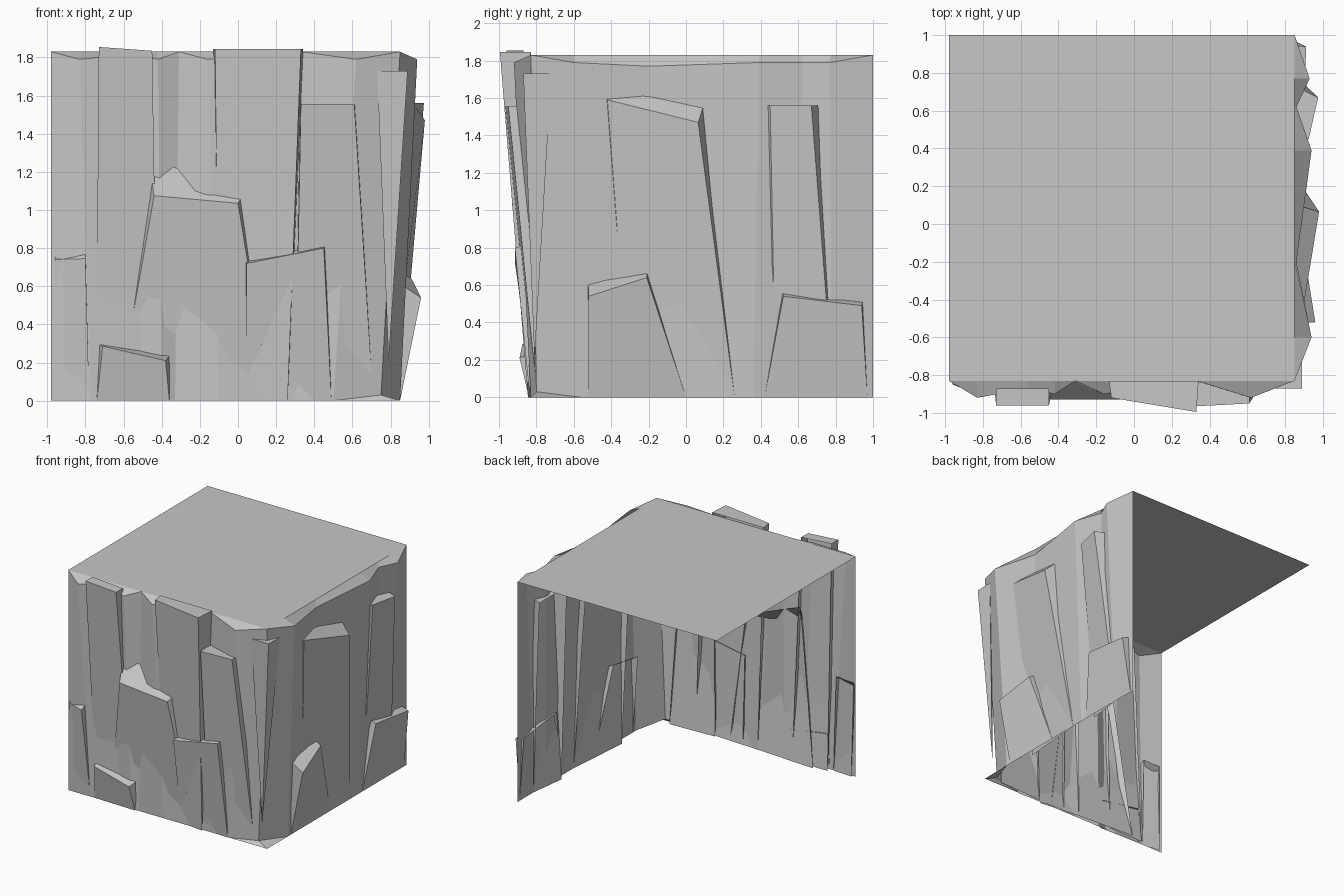
import bpy
import bmesh

if "Cube" in bpy.data.objects:
    bpy.data.objects.remove(bpy.data.objects["Cube"])

FRONT_Y, SIDE_X, LEFT_X, BACK_Y, TOP = -0.83, 0.85, -0.98, 1.0, 1.83
GREY = (0.57, 0.57, 0.57, 1)

stone = bpy.data.materials.new("grey_stone")
stone.use_nodes = True
stone.diffuse_color = GREY
stone.node_tree.nodes["Principled BSDF"].inputs["Base Color"].default_value = GREY


def front(u, z, out):
    """Point on the front wall: u along x, out towards the viewer."""
    return (u, FRONT_Y - out, z)


def side(u, z, out):
    """Point on the right-hand wall: u along y, out towards +x."""
    return (SIDE_X + out, u, z)


def finish(bm, name):
    bmesh.ops.remove_doubles(bm, verts=bm.verts, dist=0.0005)
    mesh = bpy.data.meshes.new(name)
    bm.to_mesh(mesh)
    bm.free()
    mesh.materials.append(stone)
    obj = bpy.data.objects.new(name, mesh)
    bpy.context.collection.objects.link(obj)


def slab(name, wall, face, back=-0.02, spread=0.02, rise=(0.03, 0.03)):
    """Open rock shell sinking into the wall and tapering to nothing at its foot.
    face lists top-left, top-right, bottom-right, bottom-left."""
    bm = bmesh.new()
    tl, tr, br, bl = [bm.verts.new(wall(*p)) for p in face]
    (lu, lz, _), (ru, rz, _) = face[:2]
    back_l = bm.verts.new(wall(lu - spread, lz + rise[0], back))
    back_r = bm.verts.new(wall(ru + spread, rz + rise[1], back))
    bm.faces.new((bl, br, tr, tl))
    bm.faces.new((tl, tr, back_r, back_l))
    bm.faces.new((br, back_r, tr))
    bm.faces.new((bl, tl, back_l))
    finish(bm, name)


# Folded wall: (wall, u at foot, u at rim, rim height, rim bulge)
folds = [
    (front, LEFT_X, LEFT_X, TOP, 0),
    (front, -0.77, -0.83, 1.79, 0.09),
    (front, -0.5, -0.56, 1.82, 0.04),
    (front, -0.4, -0.42, 1.79, 0.07),
    (front, -0.33, -0.31, TOP, 0),
    (front, -0.1, -0.16, 1.79, 0.07),
    (front, 0.3, 0.33, TOP, 0),
    (front, 0.5, 0.62, 1.79, 0.09),
    (front, SIDE_X, SIDE_X, TOP, 0),
    (side, -0.56, -0.6, 1.79, 0.09),
    (side, -0.2, -0.2, 1.77, 0.01),
    (side, 0.36, 0.39, 1.79, 0.09),
    (side, 0.62, 0.62, 1.79, 0.01),
    (side, 0.78, 0.77, 1.79, 0.08),
    (side, BACK_Y, BACK_Y, TOP, 0),
]
bm = bmesh.new()
foot = [bm.verts.new(w(a, 0, 0)) for w, a, b, z, o in folds]
rim = [bm.verts.new(w(b, z, o)) for w, a, b, z, o in folds]
edge = [bm.verts.new(w(b, TOP, 0)) for w, a, b, z, o in folds]
corner = 8
base_corner = bm.verts.new(foot[corner].co)
foot[corner].co = (0.75, -0.8, 0.03)
for i in range(len(folds) - 1):
    bm.faces.new((foot[i], foot[i + 1], rim[i + 1], rim[i]))
    bm.faces.new((rim[i], rim[i + 1], edge[i + 1], edge[i]))
# Small ledge at the foot of the chamfered corner
bm.faces.new((foot[corner - 1], base_corner, foot[corner]))
bm.faces.new((base_corner, foot[corner + 1], foot[corner]))
# Flat top
bm.faces.new(edge + [bm.verts.new((LEFT_X, BACK_Y, TOP))])
finish(bm, "cliff_shell")

# Front slabs
slab("front_tall_slab_left", front,
     [(-0.73, 1.855, 0.13), (-0.45, 1.835, 0.13), (-0.42, 0, -0.035), (-0.745, 0, -0.035)],
     0.04, 0, (0, 0))
slab("front_tall_slab_middle", front,
     [(-0.12, 1.845, 0.09), (0.33, 1.845, 0.165), (0.26, 0, 0.015), (-0.1, 0, -0.03)],
     0, 0.012, (0, 0))
slab("front_tall_slab_right", front,
     [(0.33, 1.555, 0.135), (0.61, 1.555, 0.12), (0.71, 0, -0.035), (0.3, 0, -0.02)],
     0, 0.005, (0, 0))
slab("front_boulder", front,
     [(-0.44, 1.075, 0.1), (0.0, 1.035, 0.1), (0.17, 0, -0.01), (-0.63, 0, -0.06)],
     0, 0.03, (0.2, 0.05))
slab("front_low_slab_right", front,
     [(0.045, 0.72, 0.085), (0.45, 0.8, 0.085), (0.49, 0, 0.005), (0.045, 0, -0.02)],
     -0.01, 0.012, (0.02, 0.02))
slab("front_low_slab_left", front,
     [(-0.96, 0.74, 0.02), (-0.8, 0.745, 0.085), (-0.78, 0, -0.005), (-0.95, 0, -0.015)],
     0, 0, (0.04, 0.04))
slab("front_small_slab", front,
     [(-0.71, 0.285, 0.045), (-0.38, 0.21, 0.06), (-0.36, 0, 0.01), (-0.74, 0, 0)],
     -0.02, 0.025, (0.015, 0.03))

# Side slabs
slab("side_tall_slab", side,
     [(-0.42, 1.59, 0.05), (0.065, 1.47, 0.13), (0.26, 0, 0), (-0.3, 0, -0.05)],
     -0.02, 0.045, (0.06, 0.14))
slab("side_narrow_slab", side,
     [(0.45, 1.56, 0.075), (0.67, 1.56, 0.125), (0.79, 0, 0), (0.48, 0, -0.04)],
     -0.02, 0.07, (0, 0))
slab("side_boulder", side,
     [(-0.52, 0.54, 0.11), (-0.21, 0.64, 0.06), (0, 0, 0), (-0.52, 0, 0)],
     -0.04, 0.005, (0.1, 0.05))
slab("side_low_slab", side,
     [(0.52, 0.54, 0.055), (0.94, 0.49, 0.06), (0.97, 0, 0), (0.42, 0, 0)],
     -0.02, 0.005, (0.025, 0.025))

# Corner shard, a wedge narrowing downwards
bm = bmesh.new()
shard = [bm.verts.new(p) for p in
         [(0.73, -0.87, 1.73), (0.89, -0.87, 1.73), (0.89, -0.72, 1.73), (0.79, -0.81, 0.2)]]
for a, b, c in [(0, 1, 2), (0, 3, 1), (1, 3, 2), (2, 3, 0)]:
    bm.faces.new((shard[a], shard[b], shard[c]))
finish(bm, "corner_shard")
